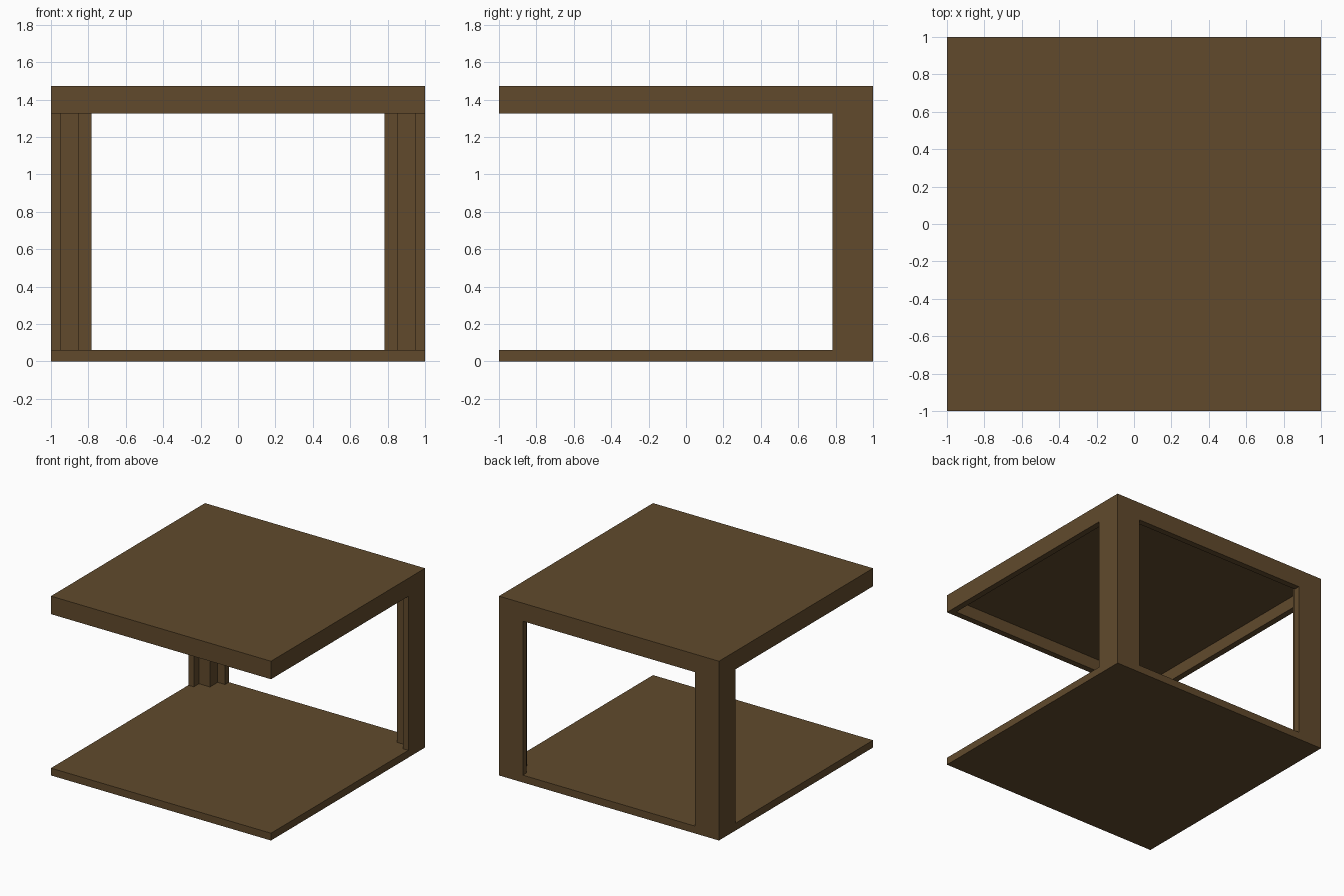
import bpy, bmesh

cube = bpy.data.objects.get("Cube")
if cube:
    bpy.data.objects.remove(cube, do_unlink=True)

BASE_TOP, RIM_BOTTOM, CEILING, TOP = 0.06, 1.325, 1.425, 1.473
WALL, BLOCK, REACH = 0.05, 0.15, 0.217   # post wall, corner block and wing length

wood = bpy.data.materials.new("brown wood")
wood.use_nodes = True
wood.diffuse_color = (0.119, 0.0685, 0.0252, 1)
wood.node_tree.nodes["Principled BSDF"].inputs["Base Color"].default_value = wood.diffuse_color


def prism(bm, profile, z0, z1):
    """Extrude a plan outline from z0 to z1 and return its bottom face."""
    bottom = bm.faces.new([bm.verts.new((x, y, z0)) for x, y in profile])
    top = bmesh.ops.extrude_face_region(bm, geom=[bottom], use_keep_orig=True)["geom"]
    for v in top:
        if isinstance(v, bmesh.types.BMVert):
            v.co.z = z1
    bmesh.ops.recalc_face_normals(bm, faces=bm.faces[:])
    return bottom


def finish(bm, name):
    mesh = bpy.data.meshes.new(name)
    bmesh.ops.recalc_face_normals(bm, faces=bm.faces[:])
    bm.to_mesh(mesh)
    bm.free()
    mesh.materials.append(wood)
    obj = bpy.data.objects.new(name, mesh)
    bpy.context.scene.collection.objects.link(obj)
    return obj


square = [(-1, -1), (1, -1), (1, 1), (-1, 1)]

# Thin base panel
bm = bmesh.new()
prism(bm, square, 0, BASE_TOP)
finish(bm, "base_panel")

# Top with a rim around a recessed underside
bm = bmesh.new()
under = prism(bm, square, RIM_BOTTOM, TOP)
bmesh.ops.inset_region(bm, faces=[under], thickness=WALL, use_even_offset=True)
recess = bmesh.ops.extrude_face_region(bm, geom=[under])["geom"]
for v in recess:
    if isinstance(v, bmesh.types.BMVert):
        v.co.z = CEILING
if under.is_valid:
    bmesh.ops.delete(bm, geom=[under], context="FACES_ONLY")
finish(bm, "table_top")

# Rear corner posts: two thin wings with a square block in the angle
wing = [(0, 0), (REACH, 0), (REACH, WALL), (WALL, WALL), (WALL, REACH), (0, REACH)]
block = [(WALL, WALL), (BLOCK, WALL), (BLOCK, BLOCK), (WALL, BLOCK)]
for side, label in ((1, "left"), (-1, "right")):
    for part, outline, height in (("post", wing, RIM_BOTTOM), ("post_block", block, CEILING)):
        bm = bmesh.new()
        prism(bm, [(side * (1 - x), 1 - y) for x, y in outline], BASE_TOP, height)
        finish(bm, f"{label}_{part}")
